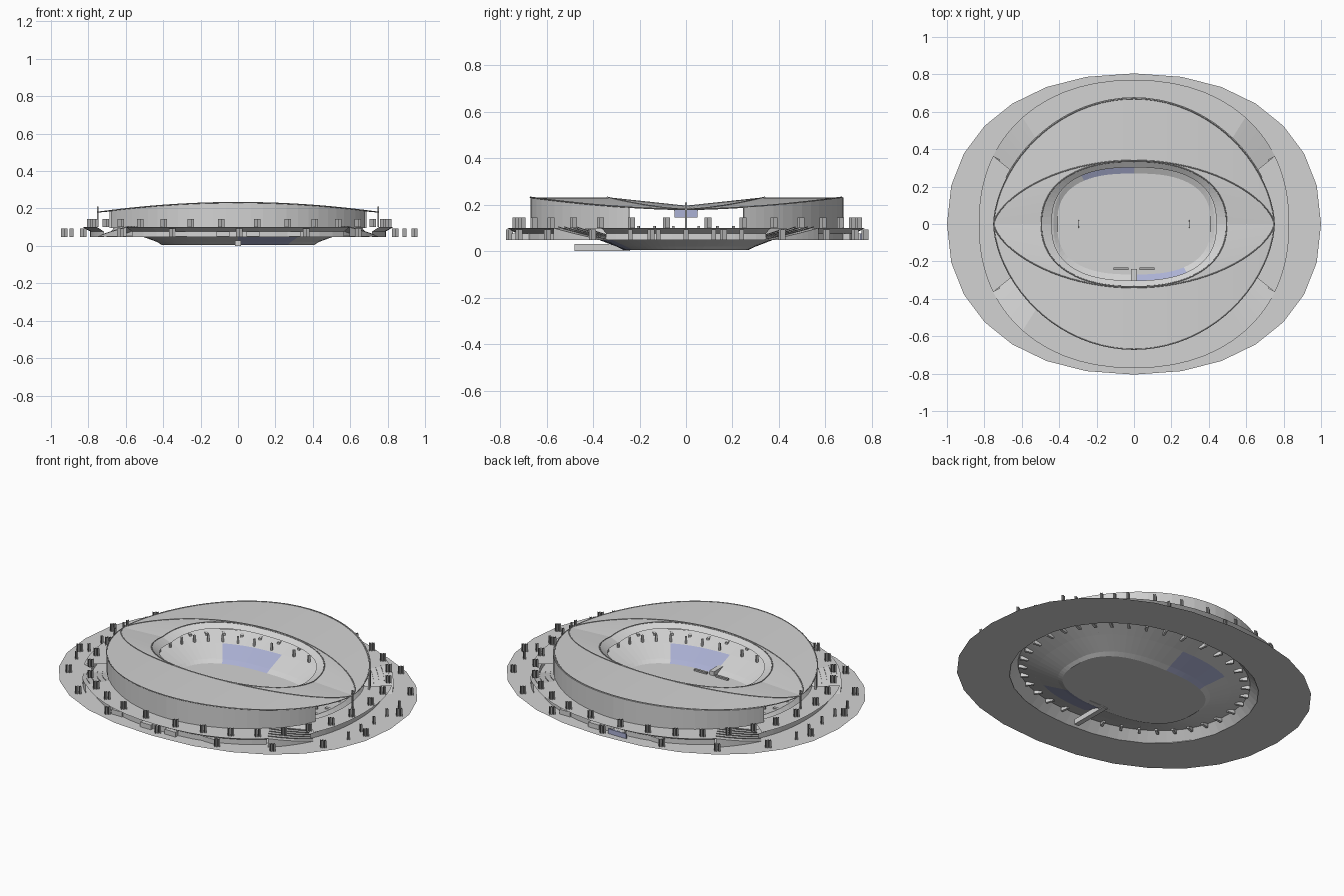
import bpy, math
from mathutils import Vector, Matrix

cube = bpy.data.objects.get("Cube")
if cube:
    bpy.data.objects.remove(cube, do_unlink=True)


def material(name, r, g, b):
    m = bpy.data.materials.new(name)
    m.use_nodes = True
    m.diffuse_color = (r, g, b, 1)
    m.node_tree.nodes["Principled BSDF"].inputs["Base Color"].default_value = (r, g, b, 1)
    return m


GREY = material("light grey", .65, .65, .65)
MID = material("mid grey", .4, .4, .4)
BLUE = material("pale blue", .41, .44, .66)


def make(name, verts, faces, *mats):
    me = bpy.data.meshes.new(name)
    me.from_pydata([tuple(v) for v in verts], [], faces)
    for m in mats:
        me.materials.append(m)
    me.update()
    ob = bpy.data.objects.new(name, me)
    bpy.context.collection.objects.link(ob)
    return ob


def oval(a, b, t, z=0, n=2.2):
    c, s = math.cos(t), math.sin(t)
    return Vector((a * math.copysign(abs(c) ** (2 / n), c),
                   b * math.copysign(abs(s) ** (2 / n), s), z))


def ring(a, b, z, count=72, n=2.2):
    return [oval(a, b, 2 * math.pi * i / count, z, n) for i in range(count)]


def loft(name, rows, *mats, closed=True):
    """Skin a list of equally long point rows with quads."""
    n = len(rows[0])
    verts = [p for row in rows for p in row]
    faces = [(r * n + i, r * n + (i + 1) % n, (r + 1) * n + (i + 1) % n, (r + 1) * n + i)
             for r in range(len(rows) - 1) for i in range(n if closed else n - 1)]
    return make(name, verts, faces, *mats)


def box(name, centre, size, mat, angle=0):
    rot = Matrix.Rotation(angle, 3, 'Z')
    verts = [rot @ Vector((x * size[0] / 2, y * size[1] / 2, z * size[2] / 2)) + Vector(centre)
             for x in (-1, 1) for y in (-1, 1) for z in (-1, 1)]
    faces = [(0, 1, 3, 2), (4, 6, 7, 5), (0, 4, 5, 1), (2, 3, 7, 6), (0, 2, 6, 4), (1, 5, 7, 3)]
    return make(name, verts, faces, mat)


def tube(name, points, radius, mat, closed=False):
    cu = bpy.data.curves.new(name, 'CURVE')
    cu.dimensions = '3D'
    cu.bevel_depth, cu.bevel_resolution = radius, 0
    sp = cu.splines.new('POLY')
    sp.points.add(len(points) - 1)
    for p, co in zip(sp.points, points):
        p.co = (*co, 1)
    sp.use_cyclic_u = closed
    cu.materials.append(mat)
    ob = bpy.data.objects.new(name, cu)
    bpy.context.collection.objects.link(ob)


# Roof curves: both edges meet in a point at each end
TIP = .75


def roof_z(x):
    return .18 + .052 * (1 - (x / TIP) ** 2)


def roof_edge(x, side, depth, power):
    y = depth * max(0, 1 - (x / TIP) ** 2) ** power
    return Vector((x, side * y, roof_z(x)))


def outer_edge(x, side):
    return roof_edge(x, side, .67, .58)


def lens_edge(x, side):
    return roof_edge(x, side, .34, .65)


# Plaza
loft("plaza", [ring(.7, .57, .048, 28), ring(1, .805, .048, 28)], GREY)

# Seating bowl, with two blue blocks in the lower tier
bowl = loft("seating_bowl", [ring(.41, .27, .006, n=2.6), ring(.43, .3, .02, n=2.6),
                             ring(.545, .41, .062, n=2.4), ring(.66, .52, .1),
                             ring(.705, .575, .048)], GREY, BLUE)
for p in bowl.data.polygons:
    c = p.center
    ratio = c.x / max(abs(c.y), .01) * (-1 if c.y > 0 else 1)
    if 0 < ratio < 1.05 and .012 < c.z < .062:
        p.material_index = 1
make("pitch", ring(.41, .27, .006, n=2.6), [tuple(range(72))], GREY)

# Columns standing around the lower tier and brackets under the upper tier
for i in range(36):
    t = 2 * math.pi * (i + .5) / 36
    p = oval(.555, .42, t, .088, 2.4)
    box("concourse_column", p, (.012, .01, .04), GREY, math.atan2(p.y, p.x))
    p = oval(.635, .495, t, .084)
    box("tier_bracket", p, (.045, .014, .02), GREY, math.atan2(p.y, p.x))

# Goals, dugouts and players' tunnel
for s in (-1, 1):
    tube("goal", [(s * .295, y, z) for y, z in ((-.02, .006), (-.02, .02), (.02, .02), (.02, .006))],
         .002, MID)
    box("dugout", (s * .07, -.24, .011), (.08, .014, .01), MID)
box("tunnel", (0, -.36, .015), (.03, .24, .03), GREY)

# Raised terrace: four slabs with a sloping soffit and a recessed base wall
for a0, a1 in ((-26, 26), (46, 134), (154, 206), (226, 314)):
    ts = [math.radians(a0 + (a1 - a0) * i / 14) for i in range(15)]
    loft("terrace", [[oval(a, b, t, z) for t in ts] for a, b, z in
                     ((.7, .57, .1), (.83, .77, .1), (.79, .73, .077))], GREY, closed=False)
    loft("terrace_base", [[oval(.79, .73, t, .077) for t in ts], [oval(.79, .73, t, .048) for t in ts]],
         GREY, closed=False)

# Corner ramps falling towards the ends, with side walls and handrails
for sx in (-1, 1):
    for sy in (-1, 1):
        rows = []
        for a, b, flat in ((.7, .57, 1), (.7, .57, 0), (.83, .77, 0), (.83, .77, 1)):
            row = []
            for i in range(9):
                p = oval(a, b, math.radians(26 + 2.5 * i), .049 + (0 if flat else .051 * i / 8))
                row.append(Vector((sx * p.x, sy * p.y, p.z)))
            rows.append(row)
        loft("ramp", rows, GREY, closed=False)
        for k in range(5):
            low = [p.lerp(q, .15 + .18 * k) + Vector((0, 0, .003)) for p, q in zip(rows[1], rows[2])]
            loft("handrail", [low, [p + Vector((0, 0, .004)) for p in low]], MID, closed=False)

# Facade walls and the two crescent roofs
for s, side in ((1, "back"), (-1, "front")):
    xs = [.68 * math.sin(math.pi * (i / 32 - .5)) for i in range(33)]
    top = [outer_edge(x, s) for x in xs]
    wall = loft(side + "_wall", [[Vector((p.x, p.y, .095)) for p in top], top], GREY, closed=False)
    wall.modifiers.new("thickness", 'SOLIDIFY').thickness = .008
    xs = [-TIP * math.cos(math.pi * i / 40) for i in range(41)]
    outer, inner = [outer_edge(x, s) for x in xs], [lens_edge(x, s) for x in xs]
    loft(side + "_roof", [outer, inner], GREY, closed=False)
    tube(side + "_roof_outer_trim", outer, .003, MID)
    tube(side + "_roof_inner_trim", inner, .003, MID)

# Lower roof between the crescents and the oval opening, with an inner lip
opening, lens, lip = [], [], []
for i in range(80):
    t = 2 * math.pi * i / 80
    p = oval(.495, .335, t, 0, 2.3)
    p.z = .193 + .036 * abs(p.y / .335)
    opening.append(p)
    lens.append(lens_edge(TIP * math.cos(t), 1 if math.sin(t) >= 0 else -1))
    lip.append(oval(.44, .302, t, p.z - .022, 2.5))
loft("end_roof", [lens, opening], GREY)
loft("opening_lip", [opening, lip], GREY)
tube("opening_trim", opening, .003, MID, closed=True)

# Tip posts and hanging screens
for s in (-1, 1):
    box("tip_post", (s * TIP, 0, .155), (.008, .008, .11), MID)
    box("screen", (s * .52, 0, .161), (.012, .1, .034), BLUE)


# Trees as pairs of crossed upright cards
trees = []
for a, b, z, count in ((.8, .74, .1, 32), (.95, .765, .048, 18)):
    for i in range(count):
        p = oval(a, b, 2 * math.pi * (i + .5) / count, z)
        trees += [p, p + Vector((.014, .01, 0))]
for sx in (-1, 1):
    trees += [Vector((sx * .89, y * .12, .048)) for y in range(-2, 3)]
verts, faces = [], []
for p in trees:
    for dx, dy in ((.01, 0), (0, .01)):
        k = len(verts)
        verts += [p + Vector((sx * dx, sx * dy, z))
                  for sx, z in ((-1, 0), (1, 0), (1, .045), (-1, .045))]
        faces.append((k, k + 1, k + 2, k + 3))
make("trees", verts, faces, MID)

# Entrance kiosks and a blue doorway panel
for sy in (-1, 1):
    for x, y in ((-.3, .69), (-.08, .735), (.08, .735), (.3, .69)):
        box("kiosk", (x, sy * y, .063), (.07, .03, .028), GREY)
box("blue_doorway", (-.08, .755, .063), (.12, .008, .028), BLUE)
